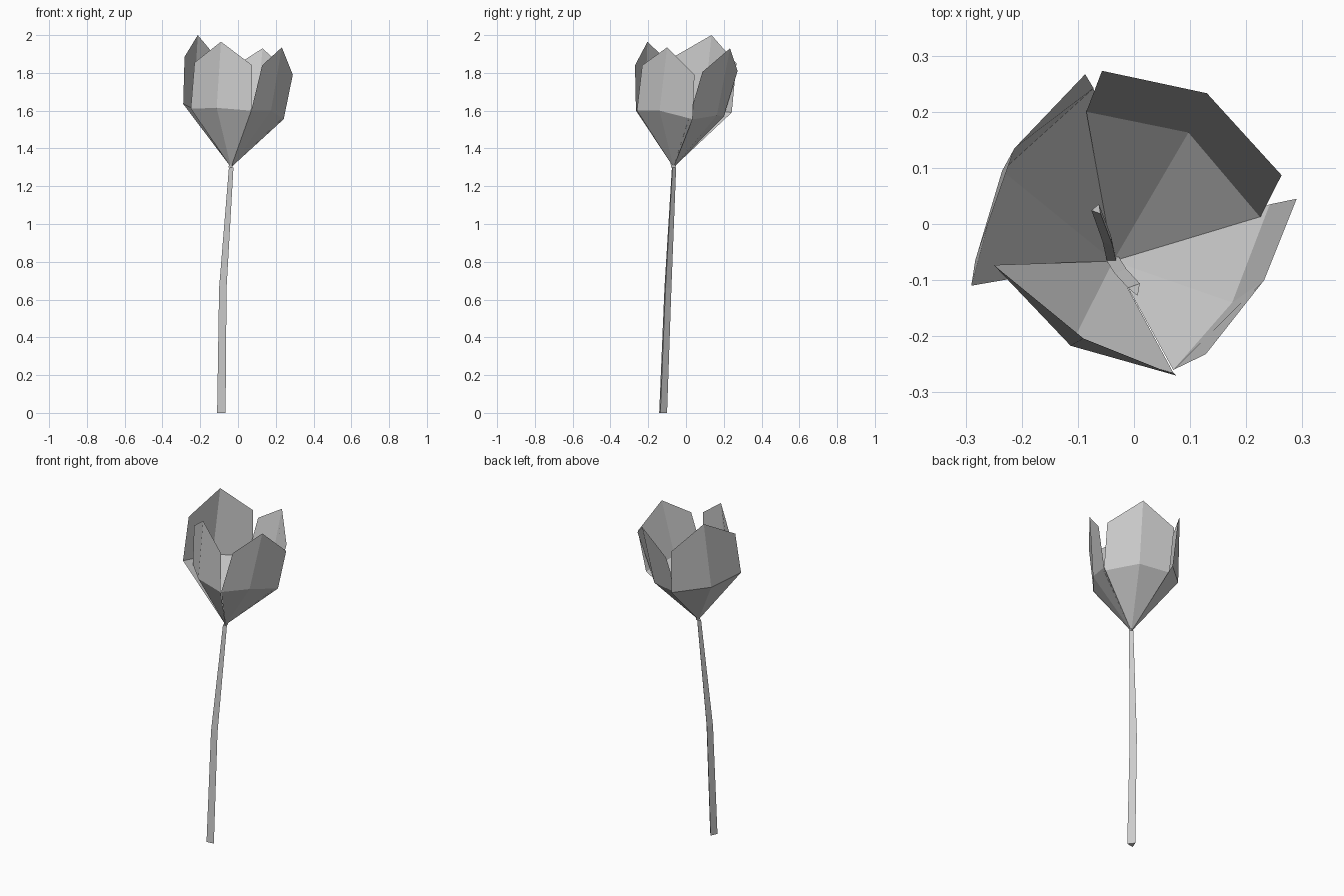
import bpy
from math import cos, sin, radians
from mathutils import Vector

cube = bpy.data.objects.get("Cube")
if cube:
    bpy.data.objects.remove(cube, do_unlink=True)

grey = bpy.data.materials.new("light_grey")
grey.use_nodes = True
colour = (0.6, 0.6, 0.6, 1)
grey.diffuse_color = colour
grey.node_tree.nodes["Principled BSDF"].inputs["Base Color"].default_value = colour


def make_object(name, points, faces):
    """Flat-shaded mesh object in the single flower colour."""
    mesh = bpy.data.meshes.new(name)
    mesh.from_pydata(points, [], faces)
    mesh.materials.append(grey)
    mesh.update()
    obj = bpy.data.objects.new(name, mesh)
    bpy.context.collection.objects.link(obj)
    return obj


def make_petal(name, middle_row, upper_row):
    """Folded sheet: two triangles from the base, two quads above them."""
    points = [flower_base, *middle_row, *upper_row]
    faces = [(0, 2, 1), (0, 3, 2), (1, 2, 5, 4), (2, 3, 6, 5)]
    make_object(name, points, faces)


def make_stalk(name, path, radii, turn):
    """Three-sided tapered tube through the path points."""
    points, faces = [], []
    for centre, radius in zip(path, radii):
        for side in range(3):
            angle = radians(turn + side * 120)
            points.append(Vector(centre) + radius * Vector((cos(angle), sin(angle), 0)))
    for ring in range(len(path) - 1):
        for side in range(3):
            a, b = ring * 3 + side, ring * 3 + (side + 1) % 3
            faces.append((a, b, b + 3, a + 3))
    last = len(points)
    faces += [(2, 1, 0), (last - 3, last - 2, last - 1)]
    make_object(name, points, faces)


flower_base = (-0.037, -0.066, 1.3)

# Petals: middle row, then upper row with the pointed tip in its centre
make_petal("front_petal",
           [(-0.25, -0.073, 1.61), (-0.113, -0.217, 1.615), (0.07, -0.265, 1.6)],
           [(-0.23, -0.09, 1.855), (-0.09, -0.204, 1.965), (0.075, -0.27, 1.84)])
make_petal("left_petal",
           [(0.07, -0.26, 1.6), (0.175, -0.14, 1.6), (0.242, 0.035, 1.555)],
           [(0.128, -0.232, 1.84), (0.232, -0.1, 1.935), (0.29, 0.045, 1.79)])
make_petal("back_petal",
           [(0.225, 0.012, 1.55), (0.097, 0.163, 1.575), (-0.085, 0.2, 1.57)],
           [(0.263, 0.087, 1.805), (0.13, 0.233, 1.93), (-0.057, 0.273, 1.81)])
make_petal("right_petal",
           [(-0.072, 0.242, 1.59), (-0.235, 0.095, 1.61), (-0.29, -0.11, 1.635)],
           [(-0.087, 0.267, 1.85), (-0.213, 0.135, 2), (-0.283, -0.065, 1.885)])

# Bent stem, thinner toward the flower
make_stalk("stem",
           [(-0.09, -0.126, 0), (-0.082, -0.1, 0.66), flower_base],
           [0.026, 0.023, 0.014], -22)

# Two small stamens inside the flower
make_stalk("back_stamen",
           [flower_base, (-0.045, -0.03, 1.44), (-0.066, 0.026, 1.58)],
           [0.011, 0.011, 0.01], 70)
make_stalk("front_stamen",
           [flower_base, (-0.022, -0.09, 1.44), (0.002, -0.116, 1.58)],
           [0.013, 0.013, 0.013], 50)
